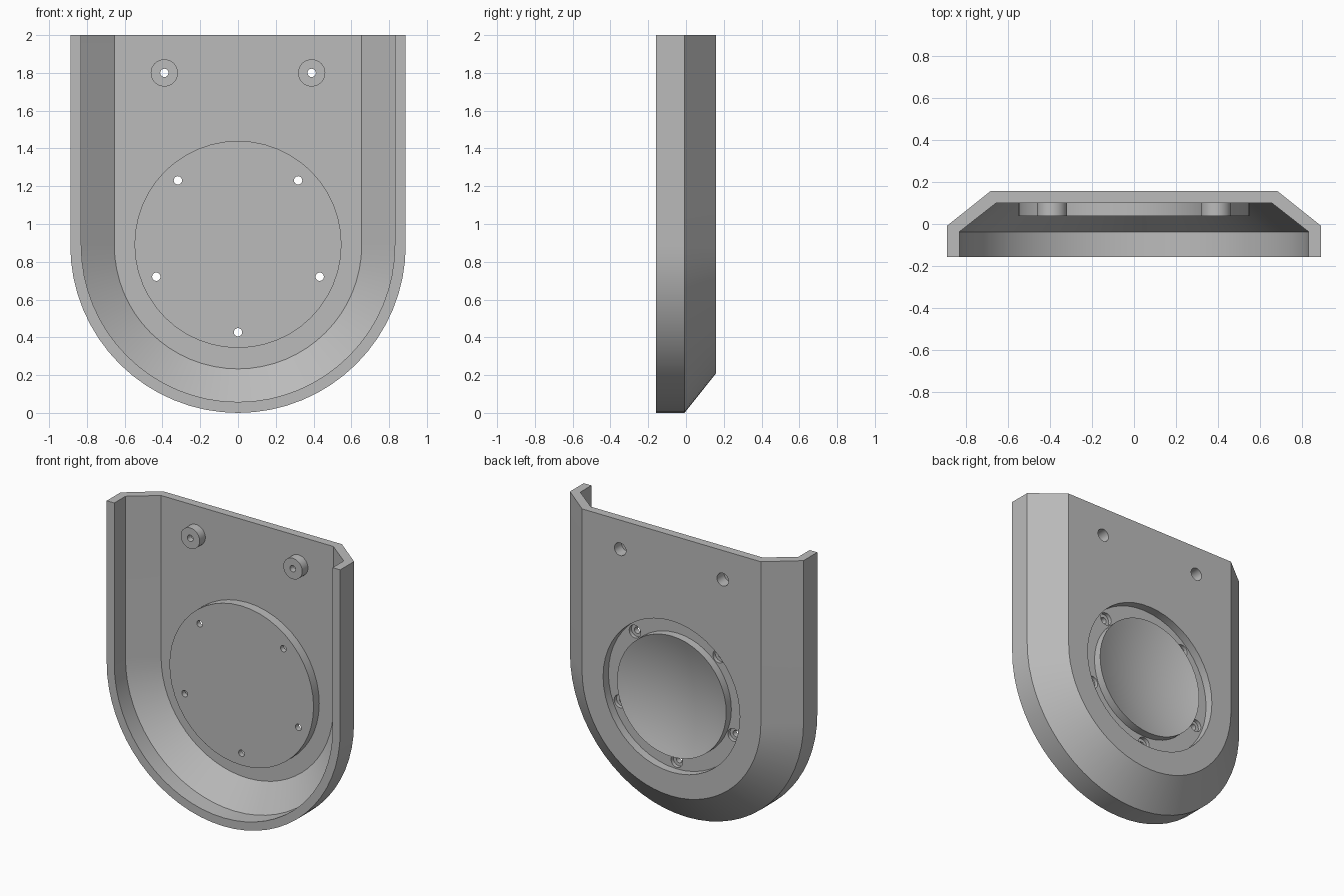
import bpy, bmesh
from math import cos, sin, pi, radians

if "Cube" in bpy.data.objects:
    bpy.data.objects.remove(bpy.data.objects["Cube"], do_unlink=True)

grey = bpy.data.materials.new("plain_grey")
grey.use_nodes = True
GREY = (0.5, 0.5, 0.5, 1)
grey.diffuse_color = GREY
grey.node_tree.nodes["Principled BSDF"].inputs["Base Color"].default_value = GREY

CENTRE_Z = 0.888      # centre of the rounded end
BACK, FLOOR, PAD = 0.158, 0.1, 0.038


def finish(bm, name):
    bmesh.ops.remove_doubles(bm, verts=bm.verts, dist=1e-5)
    bmesh.ops.recalc_face_normals(bm, faces=bm.faces)
    mesh = bpy.data.meshes.new(name)
    bm.to_mesh(mesh)
    bm.free()
    mesh.materials.append(grey)
    obj = bpy.data.objects.new(name, mesh)
    bpy.context.collection.objects.link(obj)
    return obj


def skin(bm, rings):
    for a, b in zip(rings, rings[1:]):
        n = len(a)
        for i in range(n):
            j = (i + 1) % n
            bm.faces.new((a[i], a[j], b[j], b[i]))


def arch_solid(name, layers, top, steps=32):
    """Solid with a half-round lower end, stacked from (radius, y) layers."""
    bm = bmesh.new()
    rings = []
    for r, y in layers:
        pts = [(r, top)]
        pts += [(r * cos(pi * i / steps), CENTRE_Z - r * sin(pi * i / steps))
                for i in range(steps + 1)]
        pts.append((-r, top))
        rings.append([bm.verts.new((x, y, z)) for x, z in pts])
    skin(bm, rings)
    bm.faces.new(rings[0])
    bm.faces.new(rings[-1])
    return finish(bm, name)


def lathe(name, profile, x=0, z=CENTRE_Z, steps=48):
    """Turn an (radius, y) profile about an axis parallel to y."""
    bm = bmesh.new()
    rings = []
    for r, y in profile:
        rings.append([bm.verts.new((x + r * cos(2 * pi * i / steps), y,
                                    z + r * sin(2 * pi * i / steps)))
                      for i in range(steps)])
    skin(bm, rings[1:-1])
    # close both ends with flat or fanned caps on the axis
    for tip, ring in ((rings[0], rings[1]), (rings[-1], rings[-2])):
        for i in range(steps):
            bm.faces.new((tip[0], ring[i], ring[(i + 1) % steps]))
        bmesh.ops.delete(bm, geom=tip[1:], context='VERTS')
    return finish(bm, name)


def combine(target, tool, operation):
    mod = target.modifiers.new(operation.lower(), 'BOOLEAN')
    mod.operation, mod.solver, mod.object = operation, 'EXACT', tool
    bpy.context.view_layer.objects.active = target
    bpy.ops.object.modifier_apply(modifier=mod.name)
    bpy.data.objects.remove(tool, do_unlink=True)


# Shell: chamfered arch hollowed from the front and open at the top
shell = arch_solid("cover_shell", [(0.888, -BACK), (0.888, -0.008), (0.68, BACK)], 2)
combine(shell, arch_solid("cavity", [(0.83, -0.4), (0.83, -0.037), (0.655, FLOOR)], 2.3),
        'DIFFERENCE')

# Round pad and two screw bosses on the inner floor
BOSSES = [(-0.39, 1.8), (0.39, 1.8)]
combine(shell, lathe("round_pad", [(0, PAD), (0.548, PAD), (0.548, 0.13), (0, 0.13)], z=0.892),
        'UNION')
for x, z in BOSSES:
    combine(shell, lathe("screw_boss", [(0, PAD), (0.072, PAD), (0.072, 0.13), (0, 0.13)],
                         x, z, 32), 'UNION')

# Ring groove around a shallow dish on the back
DISH_R, DISH_LOW, RIM = 0.415, 0.085, 0.156
dish = [(DISH_R * i / 10, DISH_LOW + (RIM - DISH_LOW) * (i / 10) ** 2) for i in range(11)]
groove = [(DISH_R, FLOOR), (0.52, FLOOR), (0.52, 0.3), (0, 0.3)]
combine(shell, lathe("groove_and_dish", dish + groove, z=0.892), 'DIFFERENCE')


# Counterbored screw holes
def screw_hole(x, z, seat):
    tool = lathe("screw_hole", [(0, -0.1), (0.022, -0.1), (0.022, seat), (0.044, seat),
                                (0.044, 0.3), (0, 0.3)], x, z, 24)
    combine(shell, tool, 'DIFFERENCE')


for x, z in BOSSES:
    screw_hole(x, z, 0.08)
for k in range(-2, 3):
    a = radians(-90 + 68.4 * k)
    screw_hole(0.465 * cos(a), 0.892 + 0.465 * sin(a), 0.075)

# Smooth curves, crisp edges
bpy.ops.object.select_all(action='DESELECT')
shell.select_set(True)
bpy.context.view_layer.objects.active = shell
bpy.ops.object.shade_smooth_by_angle(angle=radians(25))
